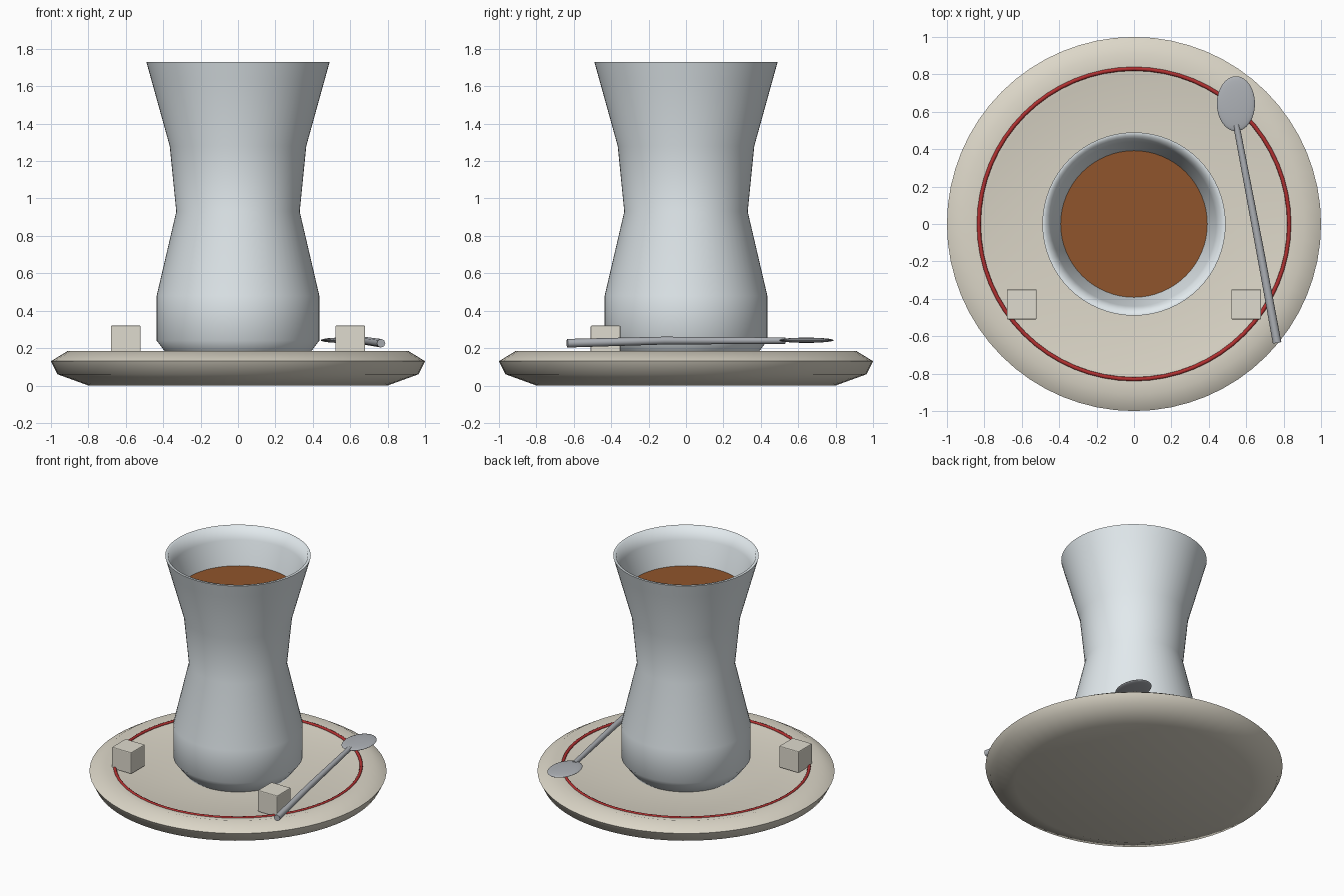
import bpy, bmesh, math
from mathutils import Vector

if "Cube" in bpy.data.objects:
    bpy.data.objects.remove(bpy.data.objects["Cube"])


def material(name, rgb):
    m = bpy.data.materials.new(name)
    m.diffuse_color = (*rgb, 1)
    m.use_nodes = True
    m.node_tree.nodes["Principled BSDF"].inputs["Base Color"].default_value = m.diffuse_color
    return m


CREAM = material("cream", (0.72, 0.68, 0.58))
GLASS = material("pale_glass", (0.76, 0.82, 0.85))
TEA = material("tea_brown", (0.28, 0.09, 0.025))
RED = material("red_band", (0.45, 0.03, 0.03))
SUGAR = material("sugar", (0.74, 0.71, 0.62))
STEEL = material("steel", (0.42, 0.44, 0.47))


def finish(obj, name, mat, angle=None):
    obj.name = name
    obj.data.materials.append(mat)
    if angle:
        bpy.ops.object.select_all(action='DESELECT')
        obj.select_set(True)
        bpy.context.view_layer.objects.active = obj
        bpy.ops.object.shade_smooth_by_angle(angle=math.radians(angle))
    return obj


def lathe(name, profile, mat, angle, segments=64):
    """Spin an (r, z) profile, starting and ending on the axis, around z."""
    bm = bmesh.new()
    verts = [bm.verts.new((r, 0, z)) for r, z in profile]
    edges = [bm.edges.new(pair) for pair in zip(verts, verts[1:])]
    bmesh.ops.spin(bm, geom=verts + edges, axis=(0, 0, 1), cent=(0, 0, 0),
                   angle=math.tau, steps=segments)
    bmesh.ops.remove_doubles(bm, verts=bm.verts, dist=1e-4)
    bmesh.ops.recalc_face_normals(bm, faces=bm.faces)
    mesh = bpy.data.meshes.new(name)
    bm.to_mesh(mesh)
    bm.free()
    obj = bpy.data.objects.new(name, mesh)
    bpy.context.collection.objects.link(obj)
    return finish(obj, name, mat, angle)


# Shallow dished saucer
lathe("saucer", [(0, 0), (0.80, 0), (0.965, 0.06), (1.0, 0.13), (0.91, 0.185),
                 (0.80, 0.16), (0.42, 0.14), (0, 0.135)], CREAM, 75)

# Red painted band
bpy.ops.mesh.primitive_torus_add(major_radius=0.83, minor_radius=0.011,
                                 major_segments=64, minor_segments=8,
                                 location=(0, 0, 0.167))
finish(bpy.context.object, "saucer_band", RED, 60)

# Waisted glass with an open, hollow inside
lathe("tea_glass", [(0, 0.135), (0.355, 0.135), (0.435, 0.24), (0.435, 0.48),
                    (0.33, 0.93), (0.365, 1.28), (0.465, 1.64), (0.49, 1.73),
                    (0.47, 1.73), (0.44, 1.64), (0.338, 1.28), (0.30, 0.93),
                    (0.40, 0.48), (0.38, 0.26), (0, 0.22)], GLASS, 75)

# Tea filling the glass
lathe("tea", [(0, 0.23), (0.37, 0.26), (0.39, 0.48), (0.29, 0.93),
              (0.33, 1.28), (0.392, 1.47), (0, 1.47)], TEA, 40)

# Sugar cubes, left and right
for side, x in (("left", -0.6), ("right", 0.6)):
    bpy.ops.mesh.primitive_cube_add(size=0.16, location=(x, -0.43, 0.24))
    cube = finish(bpy.context.object, "sugar_cube_" + side, SUGAR)
    bevel = cube.modifiers.new("soft_edges", 'BEVEL')
    bevel.width = 0.006
    bevel.segments = 2

# Spoon bowl
bpy.ops.mesh.primitive_uv_sphere_add(segments=32, ring_count=16, radius=1,
                                     location=(0.545, 0.643, 0.242))
bowl = bpy.context.object
bowl.scale = (0.102, 0.147, 0.014)
bpy.ops.object.transform_apply(location=False, rotation=False, scale=True)
finish(bowl, "spoon_bowl", STEEL, 60)

# Spoon handle, a gently bent tapering rod
curve = bpy.data.curves.new("spoon_handle", 'CURVE')
curve.dimensions = '3D'
curve.bevel_depth = 0.02
curve.bevel_resolution = 2
curve.use_fill_caps = True
path = curve.splines.new('POLY')
points = [((0.547, 0.53, 0.24), 0.85), ((0.67, -0.12, 0.24), 1.05),
          ((0.765, -0.635, 0.226), 1.15)]
path.points.add(len(points) - 1)
for p, (co, radius) in zip(path.points, points):
    p.co = (*co, 1)
    p.radius = radius
handle = bpy.data.objects.new("spoon_handle", curve)
bpy.context.collection.objects.link(handle)
bpy.ops.object.select_all(action='DESELECT')
handle.select_set(True)
bpy.context.view_layer.objects.active = handle
bpy.ops.object.convert(target='MESH')
finish(bpy.context.object, "spoon_handle", STEEL, 50)
